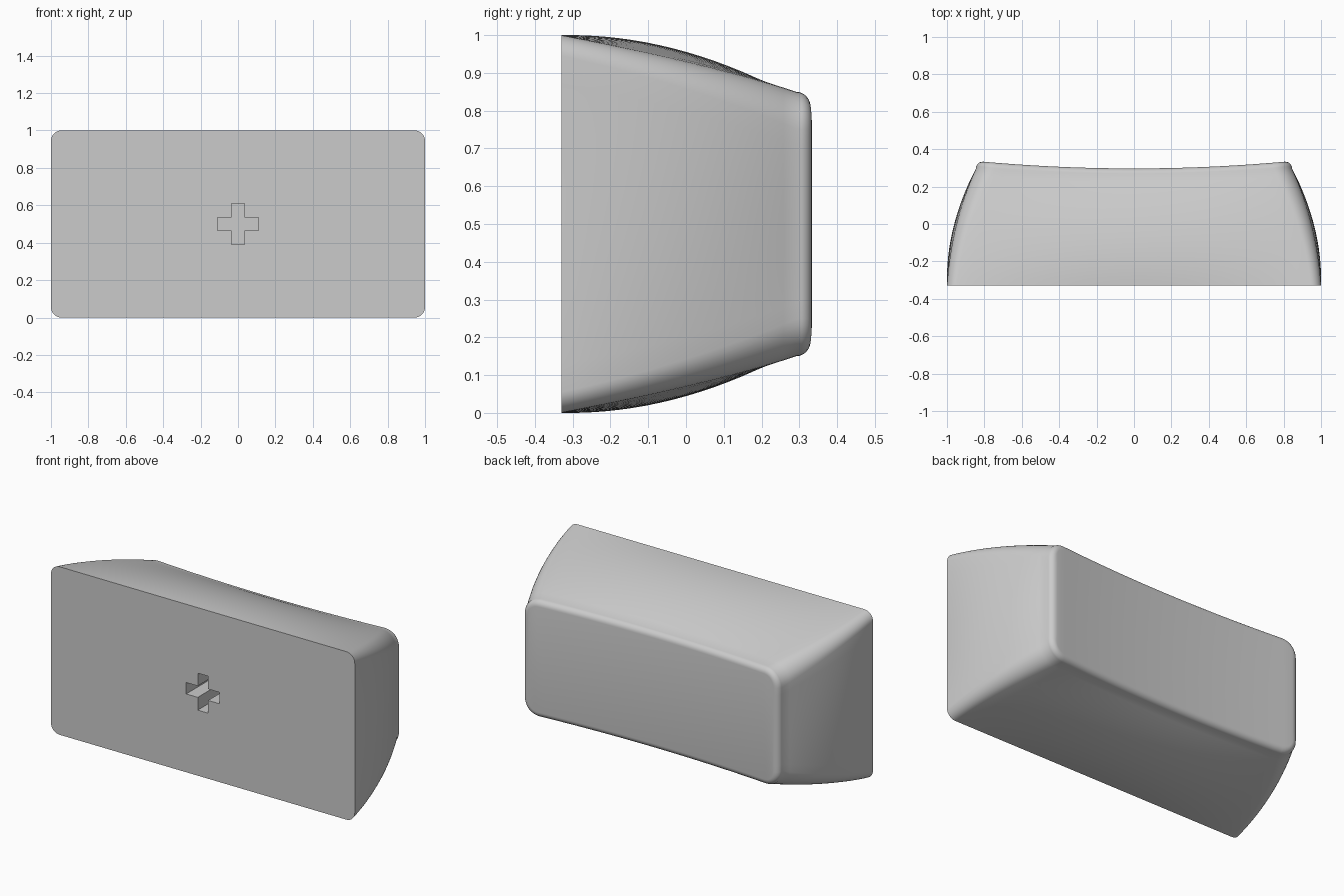
import bpy, bmesh, math

cube = bpy.data.objects.get("Cube")
if cube:
    bpy.data.objects.remove(cube, do_unlink=True)

grey = bpy.data.materials.new("light grey plastic")
grey.use_nodes = True
colour = (0.6, 0.6, 0.6, 1)
grey.diffuse_color = colour
grey.node_tree.nodes["Principled BSDF"].inputs["Base Color"].default_value = colour

FRONT = -0.33      # flat mounting side
FILLET = 0.036     # soft rim around the dished face


def section(a, c, r, crown_x=0, crown_z=0):
    """Rounded rectangle with gently crowned sides, as (x, z) pairs."""
    quarter = [(a, (c - r) * i / 6) for i in range(6)]
    for i in range(9):
        t = math.pi / 2 * i / 8
        quarter.append((a - r + r * math.cos(t), c - r + r * math.sin(t)))
    quarter += [((a - r) * (1 - i / 14), c) for i in range(1, 15)]
    half = quarter + [(-x, z) for x, z in quarter[-2::-1]]
    loop = half + [(x, -z) for x, z in half[-2:0:-1]]
    return [(x * (1 + crown_x / a * (1 - (z / c) ** 2)),
             z * (1 + crown_z / c * (1 - (x / a) ** 2))) for x, z in loop]


def dish(x):
    return 0.297 + 0.036 * (x / 0.805) ** 2


bm = bmesh.new()
loops = []

# Curved, tapering walls from the front outline to the rim
STEPS = 16
for s in range(STEPS + 1):
    p = s / STEPS
    bulge = 4 * p * (1 - p)
    pts = section(1 - 0.155 * p + 0.025 * bulge, 0.5 - 0.15 * p + 0.004 * bulge,
                  0.055 + 0.045 * p * p, 0.018 * bulge, 0.036 * bulge)
    loops.append([bm.verts.new((x, FRONT + p * (dish(min(abs(x), 0.805)) - FILLET - FRONT), z + 0.5))
                  for x, z in pts])

# Rounded rim
for s in range(1, 7):
    t = math.pi / 2 * s / 6
    inset = FILLET * (1 - math.cos(t))
    pts = section(0.845 - inset, 0.35 - inset, 0.1 - inset)
    loops.append([bm.verts.new((x, dish(min(abs(x), 0.805)) - FILLET * (1 - math.sin(t)), z + 0.5))
                  for x, z in pts])

n = len(loops[0])
for low, high in zip(loops, loops[1:]):
    for i in range(n):
        j = (i + 1) % n
        bm.faces.new((low[i], low[j], high[j], high[i]))

# Flat front and dished back
bm.faces.new(loops[0])
rim = loops[-1]
bm.faces.new((rim[0], rim[1], rim[-1]))
for i in range(1, n // 2 - 1):
    bm.faces.new((rim[i], rim[i + 1], rim[n - i - 1], rim[n - i]))
bm.faces.new((rim[n // 2 - 1], rim[n // 2], rim[n // 2 + 1]))
bmesh.ops.recalc_face_normals(bm, faces=bm.faces)

mesh = bpy.data.meshes.new("key_body")
bm.to_mesh(mesh)
bm.free()
body = bpy.data.objects.new("key_body", mesh)
bpy.context.collection.objects.link(body)
mesh.materials.append(grey)

# Cross-shaped socket cut into the front
arm, reach, depth = 0.034, 0.11, 0.22
corner = [(reach, -arm), (reach, arm), (arm, arm)]
outline = []
for k in range(4):
    c, s = round(math.cos(k * math.pi / 2)), round(math.sin(k * math.pi / 2))
    outline += [(c * x - s * z, s * x + c * z) for x, z in corner]
cut = bmesh.new()
face = cut.faces.new([cut.verts.new((x, FRONT - 0.1, z + 0.5)) for x, z in outline])
grown = bmesh.ops.extrude_face_region(cut, geom=[face])["geom"]
bmesh.ops.translate(cut, vec=(0, depth + 0.1, 0),
                    verts=[v for v in grown if isinstance(v, bmesh.types.BMVert)])
bmesh.ops.recalc_face_normals(cut, faces=cut.faces)
cut_mesh = bpy.data.meshes.new("socket_cutter")
cut.to_mesh(cut_mesh)
cut.free()
cut_mesh.materials.append(grey)
cutter = bpy.data.objects.new("socket_cutter", cut_mesh)
bpy.context.collection.objects.link(cutter)
cutter.hide_render = True

boolean = body.modifiers.new("socket", 'BOOLEAN')
boolean.operation = 'DIFFERENCE'
boolean.solver = 'EXACT'
boolean.object = cutter
bpy.ops.object.select_all(action='DESELECT')
bpy.context.view_layer.objects.active = body
body.select_set(True)
bpy.ops.object.modifier_apply(modifier=boolean.name)
bpy.data.objects.remove(cutter, do_unlink=True)
bpy.ops.object.shade_smooth_by_angle(angle=math.radians(30))
